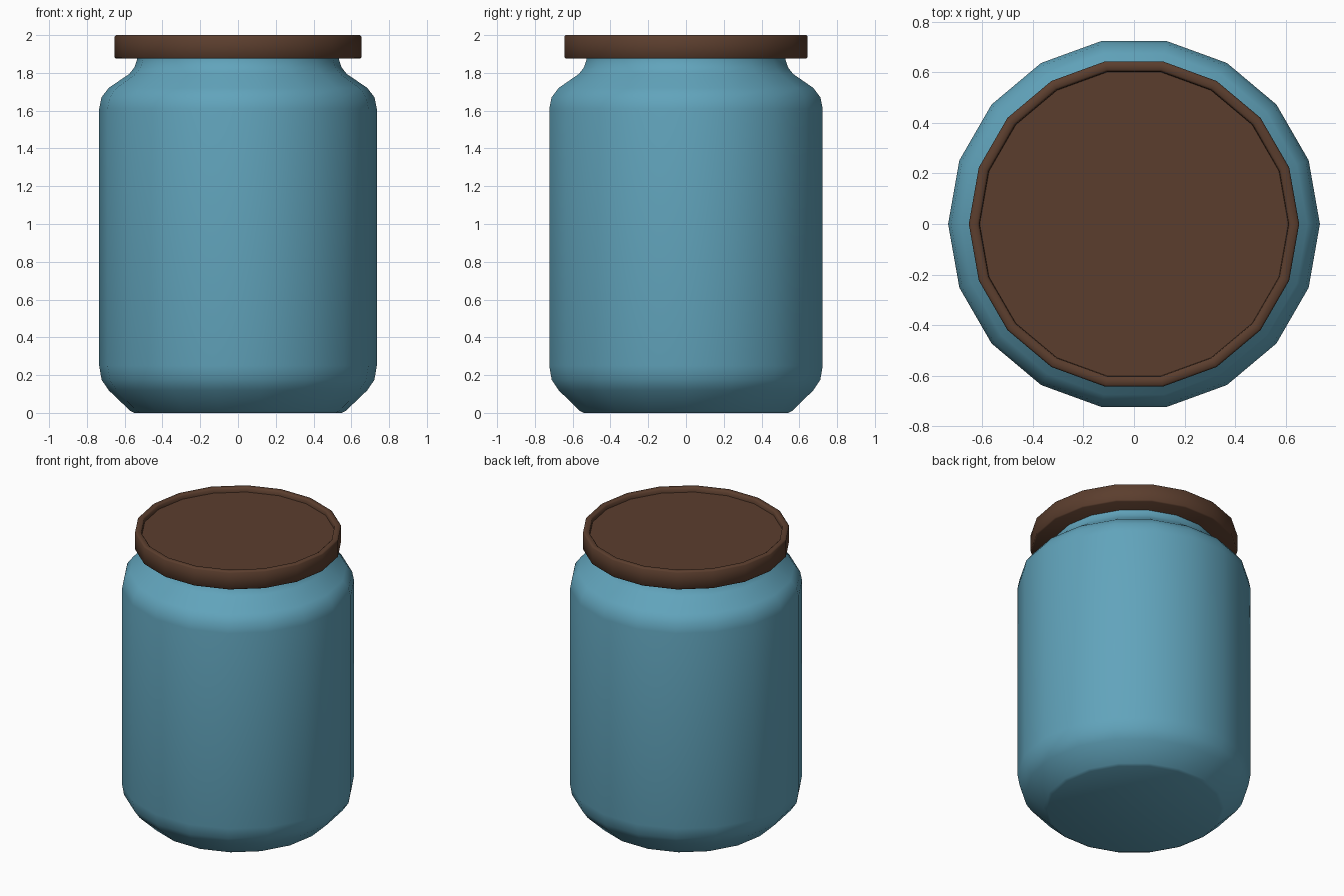
import bpy, bmesh
from math import cos, sin, radians, tau

if "Cube" in bpy.data.objects:
    bpy.data.objects.remove(bpy.data.objects["Cube"])

SIDES = 18


def material(name, rgb):
    m = bpy.data.materials.new(name)
    m.diffuse_color = (*rgb, 1)
    m.use_nodes = True
    m.node_tree.nodes["Principled BSDF"].inputs["Base Color"].default_value = m.diffuse_color
    return m


def lathe(name, profile, mat, angle):
    """Revolve (radius, z) points from bottom to top and cap both ends."""
    bm = bmesh.new()
    rings = [[bm.verts.new((r * cos(tau * i / SIDES), r * sin(tau * i / SIDES), z))
              for i in range(SIDES)] for r, z in profile]
    for a, b in zip(rings, rings[1:]):
        for i in range(SIDES):
            j = (i + 1) % SIDES
            bm.faces.new((a[i], a[j], b[j], b[i]))
    bm.faces.new(rings[0][::-1])
    bm.faces.new(rings[-1])
    mesh = bpy.data.meshes.new(name)
    bm.to_mesh(mesh)
    bm.free()
    ob = bpy.data.objects.new(name, mesh)
    bpy.context.collection.objects.link(ob)
    mesh.materials.append(mat)
    bpy.ops.object.select_all(action='DESELECT')
    ob.select_set(True)
    bpy.context.view_layer.objects.active = ob
    bpy.ops.object.shade_smooth_by_angle(angle=radians(angle))
    return ob


blue = material("blue_glaze", (0.12, 0.37, 0.50))
brown = material("brown_lid", (0.105, 0.048, 0.027))

# Jar: chamfered foot, straight wall, rounded shoulder, short neck inside the lid
lathe("jar_body", [(0.55, 0), (0.57, 0.01), (0.685, 0.12), (0.722, 0.175),
                   (0.735, 0.25), (0.735, 1.61), (0.723, 1.67), (0.685, 1.72),
                   (0.575, 1.795), (0.548, 1.83), (0.535, 1.87), (0.535, 1.92)],
      blue, 45)

# Lid: flat disc with softened rim edges and a shallow recessed top
lathe("lid", [(0.646, 1.875), (0.653, 1.882), (0.653, 1.993), (0.646, 2.0),
              (0.62, 2.0), (0.612, 1.993), (0.61, 1.97)],
      brown, 50)
